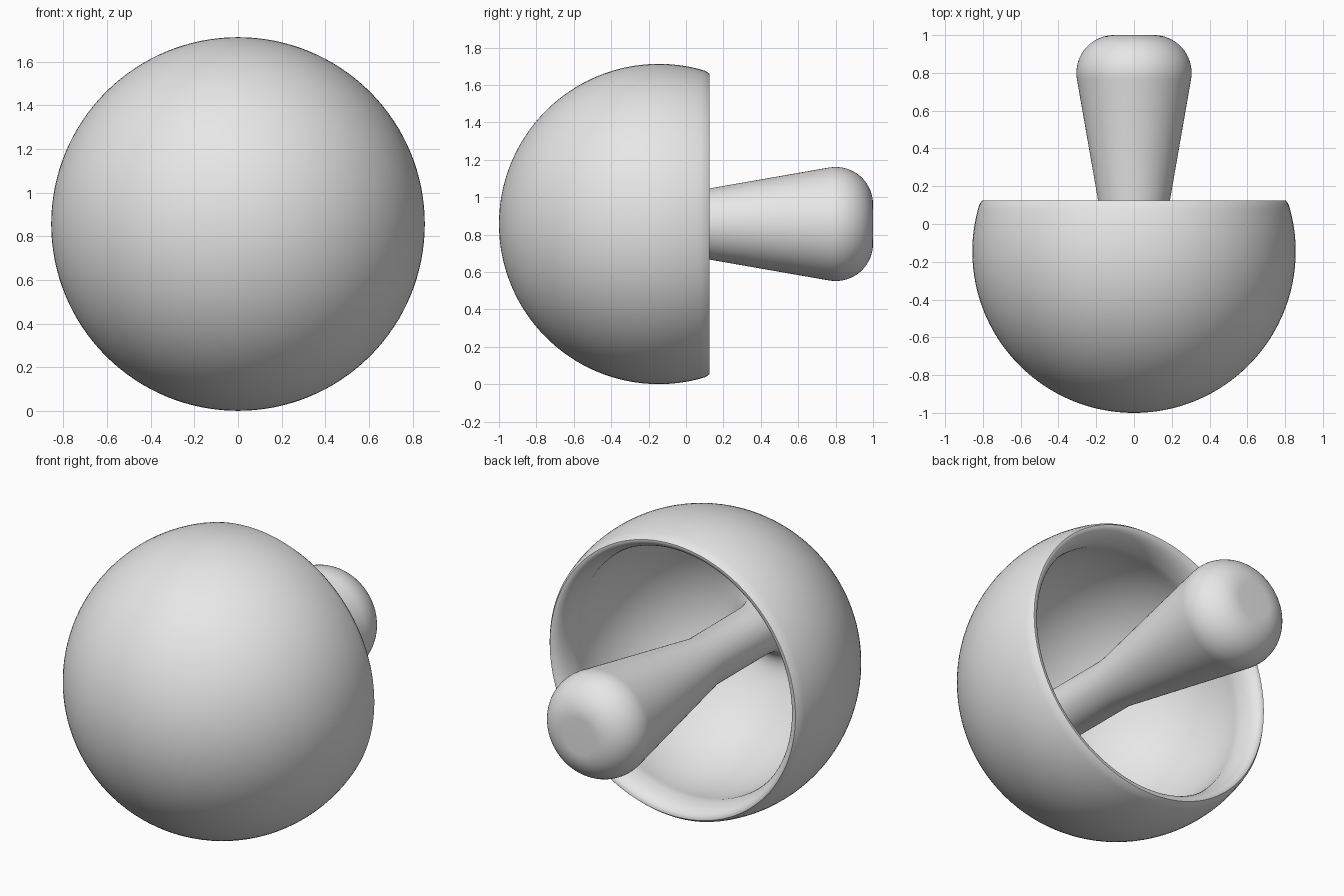
import bpy, bmesh
from math import sin, cos, pi, sqrt, radians, asin

if "Cube" in bpy.data.objects:
    bpy.data.objects.remove(bpy.data.objects["Cube"])

SIDES = 128
AXIS_Z = 0.857      # height of the horizontal axis of revolution
CENTRE_Y = -0.145   # centre of the dome sphere

grey = bpy.data.materials.new("light grey")
grey.diffuse_color = (0.8, 0.8, 0.8, 1)
grey.use_nodes = True
grey.node_tree.nodes["Principled BSDF"].inputs["Base Color"].default_value = grey.diffuse_color


def arc(cr, cy, rr, ry, a0, a1, n):
    """Points (radius, y) on an ellipse arc; angle 0 points outward, 90 to +y."""
    out = []
    for i in range(n + 1):
        a = radians(a0 + (a1 - a0) * i / n)
        out.append((cr + rr * cos(a), cy + ry * sin(a)))
    return out


def lathe(name, profile, mat):
    """Revolve (radius, y) points about the y axis at AXIS_Z."""
    bm = bmesh.new()
    rings = []
    for r, y in profile:
        if r < 1e-4:
            rings.append([bm.verts.new((0, y, AXIS_Z))] * SIDES)
        else:
            rings.append([bm.verts.new((r * cos(2 * pi * k / SIDES), y,
                                        AXIS_Z + r * sin(2 * pi * k / SIDES)))
                          for k in range(SIDES)])
    for a, b in zip(rings, rings[1:]):
        for k in range(SIDES):
            j = (k + 1) % SIDES
            quad = list(dict.fromkeys((a[k], a[j], b[j], b[k])))
            bm.faces.new(quad)
    bmesh.ops.recalc_face_normals(bm, faces=bm.faces[:])
    me = bpy.data.meshes.new(name)
    bm.to_mesh(me)
    bm.free()
    ob = bpy.data.objects.new(name, me)
    bpy.context.collection.objects.link(ob)
    me.materials.append(mat)
    bpy.context.view_layer.objects.active = ob
    ob.select_set(True)
    bpy.ops.object.shade_smooth_by_angle(angle=radians(35))
    ob.select_set(False)
    return ob


# outer dome, front pole to just before the rim
profile = arc(0, CENTRE_Y, 0.856, 0.855, -90, 15, 48)
profile[0] = (0, -1.0)
# slightly rounded rim edge
profile += [(0.818, 0.105), (0.803, 0.125)]
# rolled inner lip
profile += arc(0.80, -0.02, 0.065, 0.145, 90, 180, 12)
# hollow inside of the dome
R = 0.7455
end_r = 0.38
a0 = asin(0.125 / R) * 180 / pi
a1 = -(90 - asin(end_r / R) * 180 / pi)
profile += arc(0, CENTRE_Y, R, R, a0, a1, 28)[1:]
# flare from the hollow into the stem
p0 = profile[-1]
slope = end_r / sqrt(R * R - end_r * end_r)
p1 = (0.143, p0[1] - (end_r - 0.143) * slope)
p2 = (0.143, -0.60)
for i in range(1, 15):
    t = i / 14
    profile.append(tuple((1 - t) ** 2 * p0[k] + 2 * t * (1 - t) * p1[k] + t * t * p2[k]
                         for k in (0, 1)))
# straight stem, tapered handle and rounded knob end
profile += [(0.143, -0.145)]
profile += arc(0.105, 0.8, 0.2, 0.2, -10, 90, 18)
profile += [(0.0, 0.998)]

lathe("dome_with_handle", profile, grey)
